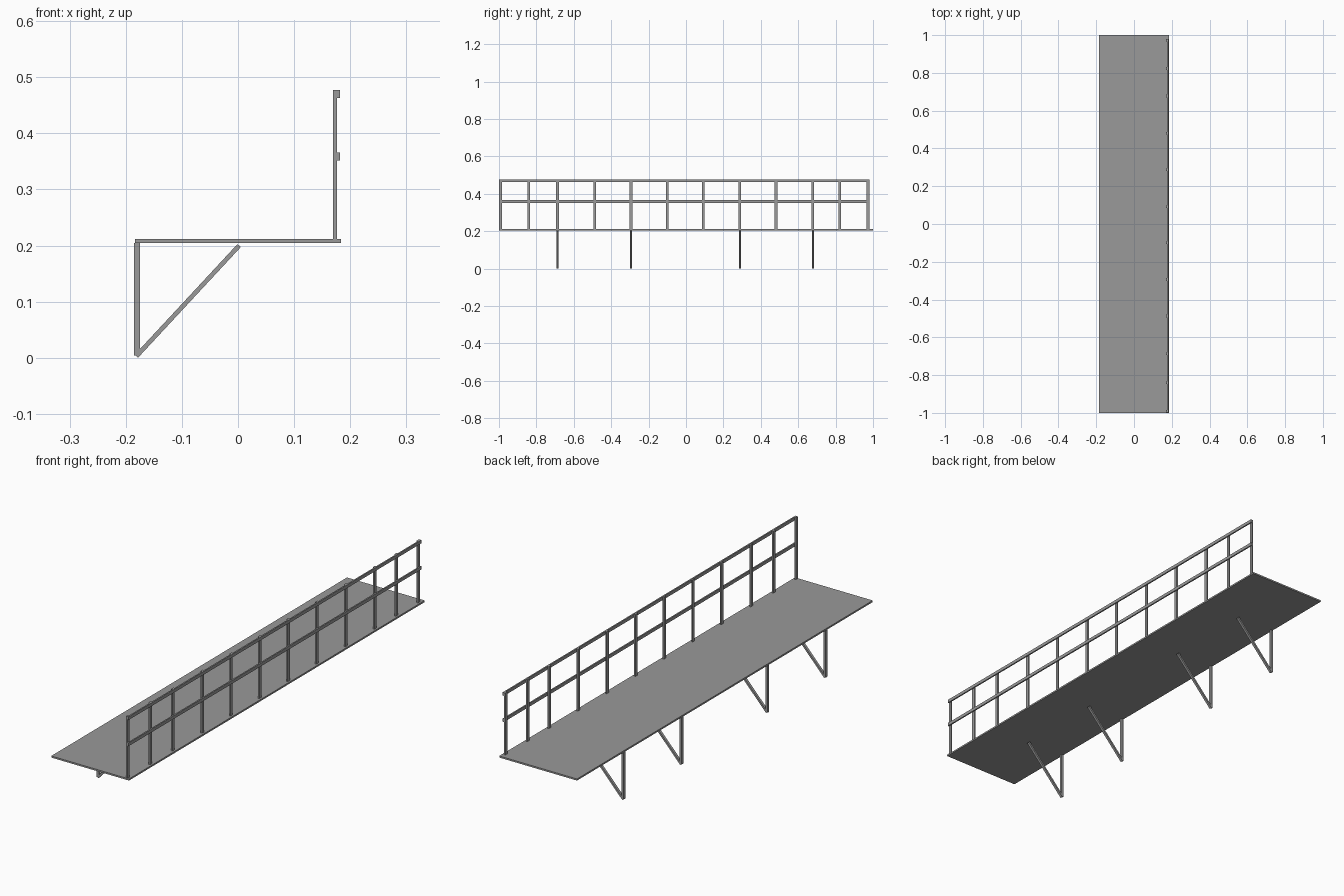
import bpy
from math import atan2
from mathutils import Vector

cube = bpy.data.objects.get("Cube")
if cube:
    bpy.data.objects.remove(cube, do_unlink=True)

# Single flat metal colour
GREY = (0.32, 0.32, 0.32, 1)
metal = bpy.data.materials.new("grey_metal")
metal.use_nodes = True
metal.diffuse_color = GREY
metal.node_tree.nodes["Principled BSDF"].inputs["Base Color"].default_value = GREY


def box(name, low, high):
    """Axis-aligned bar between two opposite corners."""
    low, high = Vector(low), Vector(high)
    bpy.ops.mesh.primitive_cube_add(size=1, location=(low + high) / 2)
    obj = bpy.context.object
    obj.name = name
    obj.scale = high - low
    obj.data.materials.append(metal)
    return obj


def sloped_bar(name, start, end, depth, thickness):
    """Square-ended bar running between two points of the xz plane."""
    start, end = Vector(start), Vector(end)
    run = end - start
    bpy.ops.mesh.primitive_cube_add(size=1, location=(start + end) / 2)
    obj = bpy.context.object
    obj.name = name
    obj.scale = (run.length, depth, thickness)
    obj.rotation_euler.y = -atan2(run.z, run.x)
    obj.data.materials.append(metal)


# Walkway deck
DECK_LOW, DECK_TOP = 0.205, 0.212
box("deck", (-0.184, -1, DECK_LOW), (0.184, 1, DECK_TOP))

# Railing posts
POST_HALF = 0.007
for y in (-0.992, -0.84, -0.687, -0.487, -0.294, -0.1,
          0.092, 0.287, 0.481, 0.678, 0.823, 0.973):
    box("railing_post", (0.1695, y - POST_HALF, DECK_TOP),
        (0.176, y + POST_HALF, 0.477))

# Hand rail and middle rail on the outer side of the posts
for name, z in (("hand_rail", 0.4705), ("middle_rail", 0.3585)):
    box(name, (0.176, -0.999, z - 0.007), (0.182, 0.98, z + 0.007))

# Support brackets: wall leg and diagonal brace
LEG_HALF = 0.0055
for y in (-0.686, -0.293, 0.288, 0.68):
    box("support_leg", (-0.185, y - LEG_HALF, 0.004),
        (-0.175, y + LEG_HALF, DECK_LOW))
    sloped_bar("support_brace", (-0.181, y, 0.003), (0.002, y, 0.2),
               2 * LEG_HALF, 0.008)
